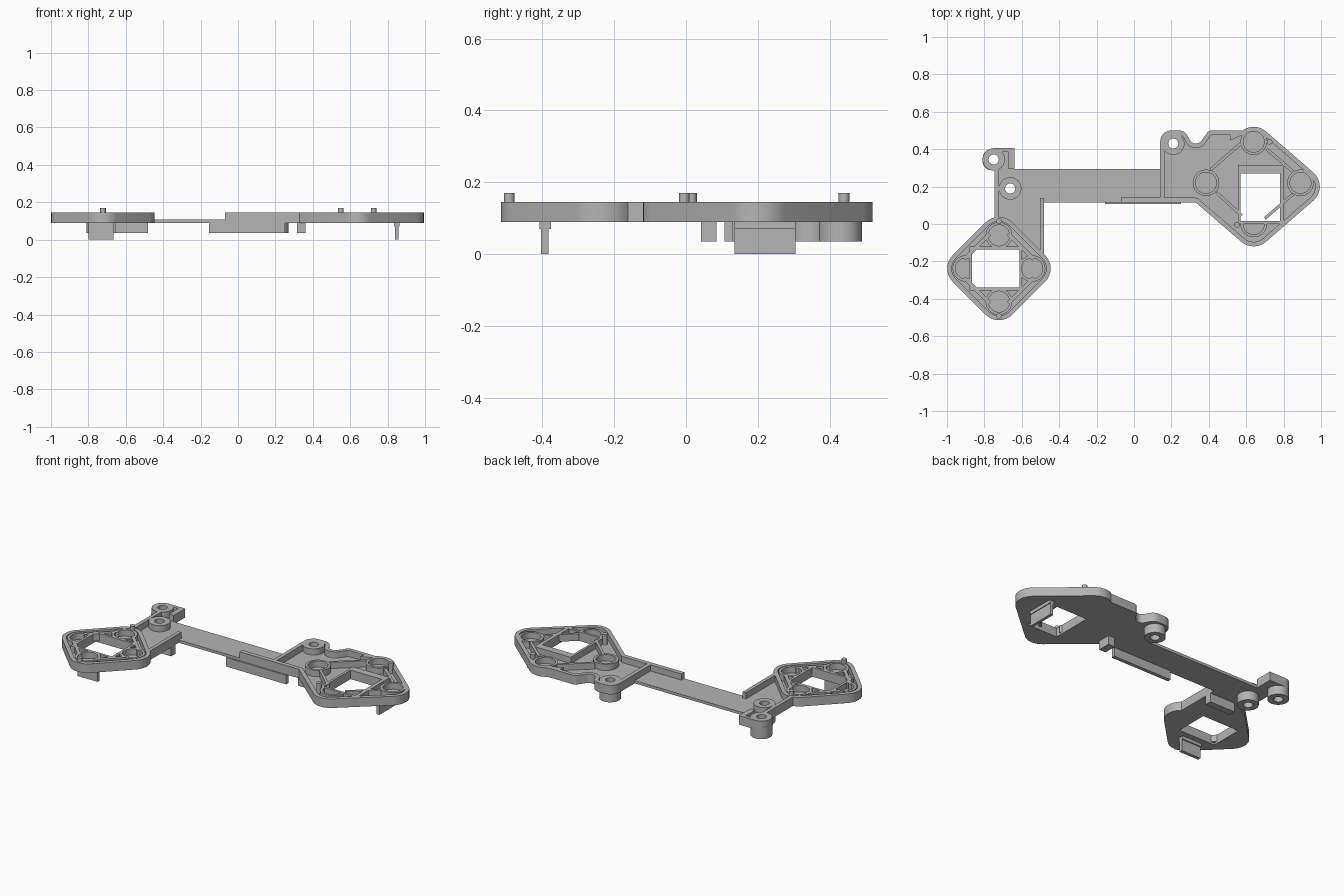
import bpy, bmesh, math
from mathutils import Vector

if "Cube" in bpy.data.objects:
    bpy.data.objects.remove(bpy.data.objects["Cube"])

grey = bpy.data.materials.new("plain_grey")
grey.use_nodes = True
colour = (0.46, 0.46, 0.46, 1)
grey.diffuse_color = colour
grey.node_tree.nodes["Principled BSDF"].inputs["Base Color"].default_value = colour

BASE, FLOOR, TOP, PEG, LOW = 0.09, 0.107, 0.145, 0.17, 0.035
parts = []


# Profile helpers
def circle(x, y, r, n=32):
    return [Vector((x + r * math.cos(a), y + r * math.sin(a)))
            for a in (math.tau * i / n for i in range(n))]


def rect(x0, x1, y0, y1):
    return [Vector(p) for p in ((x0, y0), (x1, y0), (x1, y1), (x0, y1))]


def fillet(corners, steps=8):
    """Polygon from (x, y, radius) corners, rounding each one."""
    out = []
    for i, (x, y, r) in enumerate(corners):
        p = Vector((x, y))
        a = (Vector(corners[i - 1][:2]) - p).normalized()
        b = (Vector(corners[(i + 1) % len(corners)][:2]) - p).normalized()
        if r == 0:
            out.append(p)
            continue
        half = a.angle(b) / 2
        centre = p + (a + b).normalized() * (r / math.sin(half))
        start = p + a * (r / math.tan(half)) - centre
        end = p + b * (r / math.tan(half)) - centre
        sweep = start.angle_signed(end)
        for k in range(steps + 1):
            t = -sweep * k / steps
            c, s = math.cos(t), math.sin(t)
            out.append(centre + Vector((start.x * c - start.y * s,
                                        start.x * s + start.y * c)))
    return out


def inset(loop, d):
    """Move a counter-clockwise loop inward by d."""
    out = []
    for i, p in enumerate(loop):
        u = (p - loop[i - 1]).normalized()
        v = (loop[(i + 1) % len(loop)] - p).normalized()
        n = Vector((-u.y - v.y, u.x + v.x)).normalized()
        out.append(p + n * (d / max(0.3, n.dot(Vector((-u.y, u.x))))))
    return out


def prism(name, loops, z0, z1):
    """Extrude an outline; further loops become holes."""
    cu = bpy.data.curves.new(name, 'CURVE')
    cu.dimensions, cu.fill_mode, cu.extrude = '2D', 'BOTH', (z1 - z0) / 2
    for loop in loops:
        sp = cu.splines.new('POLY')
        sp.points.add(len(loop) - 1)
        for pt, p in zip(sp.points, loop):
            pt.co = (p.x, p.y, 0, 1)
        sp.use_cyclic_u = True
    tmp = bpy.data.objects.new(name, cu)
    me = bpy.data.meshes.new_from_object(tmp)
    bpy.data.objects.remove(tmp)
    bm = bmesh.new()
    bm.from_mesh(me)
    bmesh.ops.remove_doubles(bm, verts=bm.verts, dist=1e-5)
    bmesh.ops.translate(bm, verts=bm.verts, vec=(0, 0, (z0 + z1) / 2))
    bmesh.ops.recalc_face_normals(bm, faces=bm.faces)
    bm.to_mesh(me)
    bm.free()
    me.materials.clear()
    me.materials.append(grey)
    ob = bpy.data.objects.new(name, me)
    bpy.context.scene.collection.objects.link(ob)
    parts.append(ob)
    return ob


def box(name, x0, x1, y0, y1, z0, z1):
    return prism(name, [rect(x0, x1, y0, y1)], z0, z1)


def bar(name, a, b, w):
    a, b = Vector(a), Vector(b)
    d = (b - a).normalized() * w / 2
    n = Vector((-d.y, d.x))
    return prism(name, [[a - n, b - n, b + n, a + n]], FLOOR - 0.005, TOP)


def cut(ob, hole):
    """Trim a part where the window passes through it."""
    cutter = prism("window_cutter", [hole], -1, 1)
    parts.remove(cutter)
    cutter.hide_render = True
    mod = ob.modifiers.new("window", 'BOOLEAN')
    mod.operation, mod.object, mod.solver = 'DIFFERENCE', cutter, 'EXACT'
    me = bpy.data.meshes.new_from_object(
        ob.evaluated_get(bpy.context.evaluated_depsgraph_get()))
    ob.modifiers.clear()
    ob.data = me
    bpy.data.objects.remove(cutter)


def pad(side, outline, hole, frame, cups, pegs, bolts=()):
    """Rimmed tray with a framed window, round cups and locating pegs."""
    prism(side + "_floor", [outline, hole] + [circle(*b, 0.027) for b in bolts],
          BASE, FLOOR)
    prism(side + "_rim", [outline, inset(outline, 0.024)], BASE, TOP)
    prism(side + "_window_frame", [frame, hole], BASE, TOP)
    for x, y in cups:
        ring = prism(side + "_cup", [circle(x, y, 0.071), circle(x, y, 0.056)],
                     BASE + 0.005, TOP)
        cut(ring, hole)
    for x, y in pegs:
        prism(side + "_peg", [circle(x, y, 0.015, 16)], FLOOR - 0.005, PEG)


# Right pad: rounded diamond
cx, cy, reach, apex = -0.722, -0.238, 0.177, 0.318
right_cups = [(cx, cy - reach), (cx + reach, cy), (cx, cy + reach), (cx - reach, cy)]
pad("right_pad",
    fillet([(cx, cy - apex, 0.1), (cx + apex, cy, 0.1),
            (cx, cy + apex, 0.1), (cx - apex, cy, 0.1)]),
    rect(-0.865, -0.613, -0.34, -0.135), rect(-0.88, -0.598, -0.355, -0.12),
    right_cups, [(cx, 0.015), (cx, -0.492)])
for sx in (-1, 1):
    for sy in (-1, 1):
        bar("right_pad_rib", (cx + sx * 0.05, cy + sy * 0.185),
            (cx + sx * 0.185, cy + sy * 0.05), 0.02)

# Left pad: larger diamond merged with a side tray
left_outline = fillet([
    (0.14, 0.115, 0), (0.33, 0.115, 0), (0.64, -0.152, 0.1), (1.046, 0.2, 0.1),
    (0.64, 0.552, 0.1), (0.58, 0.5, 0), (0.40, 0.5, 0.03), (0.35, 0.43, 0.04),
    (0.31, 0.43, 0.03), (0.27, 0.5, 0.05), (0.14, 0.5, 0.06)])
left_boss = (0.21, 0.43)
pad("left_pad", left_outline,
    rect(0.57, 0.78, 0.015, 0.27), rect(0.555, 0.803, 0.0, 0.315),
    [(0.64, 0.44), (0.385, 0.22), (0.89, 0.22), (0.64, 0.0)],
    [(0.725, 0.44), (0.55, -0.005)], [left_boss])
for a, b in (((0.41, 0.29), (0.57, 0.43)), ((0.71, 0.40), (0.85, 0.28)),
             ((0.44, 0.17), (0.575, 0.045)), ((0.70, 0.03), (0.85, 0.16))):
    bar("left_pad_rib", a, b, 0.016)

# Connecting strip, neck and mounting ear
neck_boss, ear_boss = (-0.662, 0.19), (-0.75, 0.345)
box("connecting_strip", -0.5, 0.15, 0.115, 0.295, BASE, FLOOR)
prism("neck_floor", [[Vector(p) for p in (
    (-0.745, 0.0), (-0.66, -0.02), (-0.5, -0.18), (-0.48, -0.18), (-0.48, 0.115),
    (-0.48, 0.295), (-0.745, 0.295))], circle(*neck_boss, 0.027)], BASE, FLOOR)
ear = fillet([(-0.745, 0.28, 0), (-0.64, 0.28, 0), (-0.64, 0.405, 0),
              (-0.81, 0.405, 0.058), (-0.81, 0.287, 0.05), (-0.745, 0.287, 0)])
prism("ear_floor", [ear, circle(*ear_boss, 0.027)], BASE, FLOOR)
box("ear_back_wall", -0.75, -0.64, 0.385, 0.405, BASE, TOP)
box("ear_side_wall", -0.672, -0.64, 0.295, 0.405, BASE, TOP)
box("neck_outer_wall", -0.745, -0.722, 0.02, 0.31, BASE, TOP)
box("neck_inner_wall", -0.502, -0.48, -0.165, 0.14, BASE, TOP)
box("strip_front_wall", -0.07, 0.33, 0.115, 0.142, BASE, TOP)

# Screw bosses
for name, boss in (("left_boss", left_boss), ("neck_boss", neck_boss),
                   ("ear_boss", ear_boss)):
    prism(name, [circle(*boss, 0.06), circle(*boss, 0.027)], LOW, TOP)

# Clips and tabs below the plate
box("strip_flange", -0.155, 0.25, 0.107, 0.13, LOW, BASE)
box("strip_stop", 0.315, 0.36, 0.13, 0.21, LOW, BASE)
box("neck_tab", -0.655, -0.48, 0.042, 0.085, LOW, BASE)
box("right_hook", -0.8, -0.665, -0.403, -0.382, 0, BASE)
box("right_hook_root", -0.8, -0.665, -0.408, -0.375, 0.07, BASE)
box("left_hook", 0.84, 0.858, 0.135, 0.305, 0, BASE)
box("left_hook_root", 0.833, 0.863, 0.135, 0.305, 0.07, BASE)

# Shading
bpy.ops.object.select_all(action='DESELECT')
for ob in parts:
    ob.select_set(True)
bpy.context.view_layer.objects.active = parts[0]
bpy.ops.object.shade_smooth_by_angle(angle=math.radians(30))
